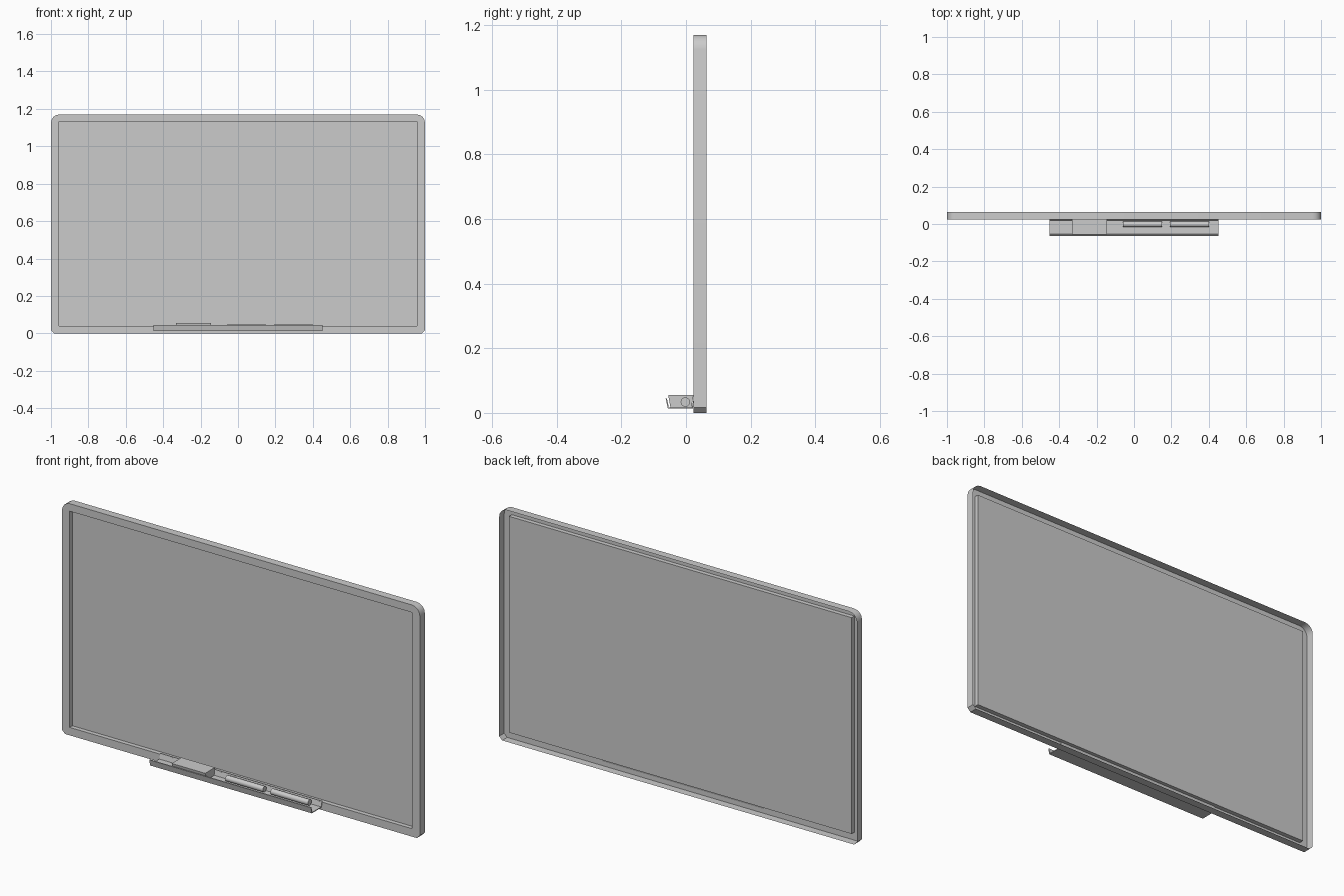
import bpy, bmesh, math

if "Cube" in bpy.data.objects:
    bpy.data.objects.remove(bpy.data.objects["Cube"])


def finish(name, bm, smooth=None):
    bmesh.ops.recalc_face_normals(bm, faces=bm.faces[:])
    me = bpy.data.meshes.new(name)
    bm.to_mesh(me)
    bm.free()
    ob = bpy.data.objects.new(name, me)
    bpy.context.collection.objects.link(ob)
    if smooth:
        bpy.ops.object.select_all(action='DESELECT')
        ob.select_set(True)
        bpy.context.view_layer.objects.active = ob
        bpy.ops.object.shade_smooth_by_angle(angle=math.radians(smooth))
    return ob


def extrude_x(name, profile, x0, x1, smooth=None):
    """Extrude a closed (y, z) profile along x."""
    bm = bmesh.new()
    a = [bm.verts.new((x0, y, z)) for y, z in profile]
    b = [bm.verts.new((x1, y, z)) for y, z in profile]
    n = len(profile)
    bm.faces.new(a)
    bm.faces.new(b[::-1])
    for i in range(n):
        j = (i + 1) % n
        bm.faces.new((a[i], a[j], b[j], b[i]))
    return finish(name, bm, smooth)


W, H, FRONT, BACK, PANEL = 1.0, 1.17, 0.023, 0.063, 0.045
IX, IZ0, IZ1 = 0.957, 0.04, 1.132

# Frame: open-backed channel, rounded top corners and clipped bottom corners
# corner entries: x sign, z sign, radius, segments, start angle
corners = [(1, -1, 0.017, 1, -90), (1, 1, 0.045, 4, 0),
           (-1, 1, 0.045, 4, 90), (-1, -1, 0.017, 1, 180)]
bm = bmesh.new()
loop = []  # (outer front, outer back, inner front, inner back)
for sx, sz, r, segs, start in corners:
    ix, iz = sx * IX, IZ1 if sz > 0 else IZ0
    inner_f = bm.verts.new((ix, FRONT, iz))
    inner_b = bm.verts.new((ix, PANEL, iz))
    cx, cz = sx * (W - r), (H - r) if sz > 0 else r
    for k in range(segs + 1):
        t = math.radians(start + 90 * k / segs)
        x, z = cx + r * math.cos(t), cz + r * math.sin(t)
        loop.append((bm.verts.new((x, FRONT, z)), bm.verts.new((x, BACK, z)),
                     inner_f, inner_b))
for i, p in enumerate(loop):
    q = loop[(i + 1) % len(loop)]
    bm.faces.new((p[0], q[0], q[1], p[1]))
    if p[2] is q[2]:
        bm.faces.new((p[0], p[2], q[0]))
    else:
        bm.faces.new((p[0], p[2], q[2], q[0]))
        bm.faces.new((p[2], p[3], q[3], q[2]))
finish("frame", bm, 30)

# Writing surface
bm = bmesh.new()
bm.faces.new([bm.verts.new((x, PANEL, z)) for x, z in
              ((-IX, IZ0), (IX, IZ0), (IX, IZ1), (-IX, IZ1))])
finish("board_panel", bm)

# Tray: floor with a slanted front lip and a rear flange set into the frame
extrude_x("tray", [(-0.063, 0.044), (-0.056, 0.013), (0.021, 0.013),
                   (0.028, 0.044), (0.024, 0.044), (0.018, 0.017),
                   (-0.053, 0.017), (-0.059, 0.045)], -0.452, 0.452)

# Eraser
extrude_x("eraser", [(-0.055, 0.055), (-0.048, 0.017), (0.017, 0.017),
                     (0.023, 0.055)], -0.332, -0.145)

# Markers
circle = [(-0.002 + 0.0145 * math.cos(math.tau * i / 20),
           0.0335 + 0.0145 * math.sin(math.tau * i / 20)) for i in range(20)]
for name, x0 in (("marker_left", -0.06), ("marker_right", 0.192)):
    extrude_x(name, circle, x0, x0 + 0.21, 30)
